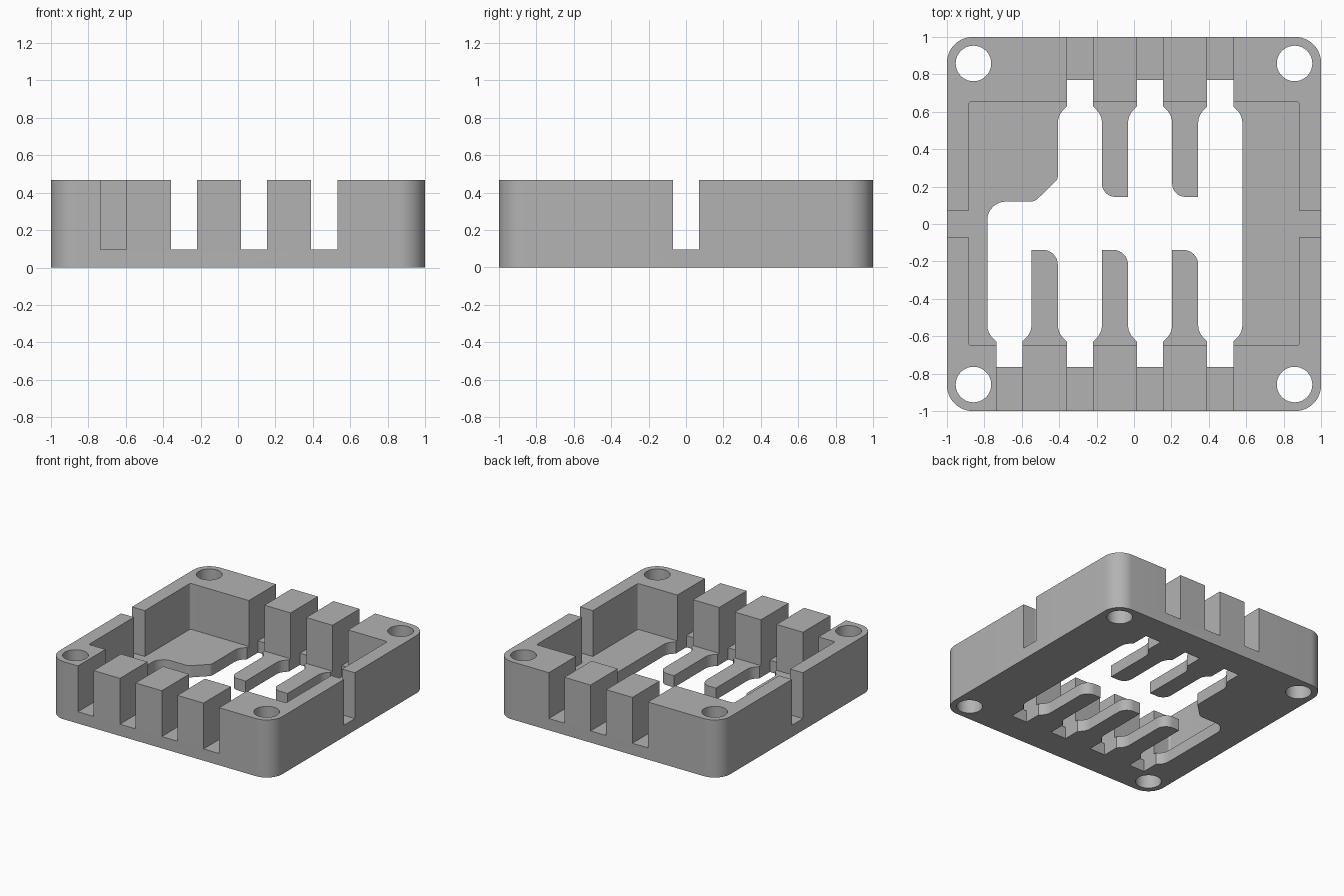
import bpy, bmesh, math
from mathutils import Vector

cube = bpy.data.objects.get("Cube")
if cube:
    bpy.data.objects.remove(cube, do_unlink=True)

FLOOR, TOP = 0.095, 0.467
SLOT, LANE = 0.07, 0.118      # half widths of the slots and of the floor lanes

grey = bpy.data.materials.new("plain grey")
grey.use_nodes = True
grey.diffuse_color = (0.45, 0.45, 0.45, 1)
grey.node_tree.nodes["Principled BSDF"].inputs["Base Color"].default_value = (0.45, 0.45, 0.45, 1)


def rounded(corners, steps=8):
    """Outline from (x, y, radius) corners."""
    out = []
    for i, (x, y, r) in enumerate(corners):
        p = Vector((x, y))
        if r == 0:
            out.append(p)
            continue
        a = (Vector(corners[i - 1][:2]) - p).normalized()
        b = (Vector(corners[(i + 1) % len(corners)][:2]) - p).normalized()
        half = a.angle(b) / 2
        centre = p + (a + b).normalized() * (r / math.sin(half))
        start = p + a * (r / math.tan(half)) - centre
        end = p + b * (r / math.tan(half)) - centre
        sweep = math.atan2(start.x * end.y - start.y * end.x, start.dot(end))
        for k in range(steps + 1):
            t = sweep * k / steps
            c, s = math.cos(t), math.sin(t)
            out.append(centre + Vector((start.x * c - start.y * s, start.x * s + start.y * c)))
    return out


def prism(name, outline, z0, z1):
    bm = bmesh.new()
    face = bm.faces.new([bm.verts.new((p[0], p[1], z0)) for p in outline])
    top = bmesh.ops.extrude_face_region(bm, geom=[face])["geom"]
    bmesh.ops.translate(bm, vec=(0, 0, z1 - z0),
                        verts=[v for v in top if isinstance(v, bmesh.types.BMVert)])
    bmesh.ops.recalc_face_normals(bm, faces=bm.faces)
    mesh = bpy.data.meshes.new(name)
    bm.to_mesh(mesh)
    bm.free()
    mesh.materials.append(grey)
    ob = bpy.data.objects.new(name, mesh)
    bpy.context.collection.objects.link(ob)
    return ob


def box(x0, x1, y0, y1, r=0.0):
    return rounded([(x0, y0, r), (x1, y0, r), (x1, y1, r), (x0, y1, r)])


body = prism("tray_body", rounded([(-1, -1, .14), (1, -1, .14), (1, 1, .14), (-1, 1, .14)], 12), 0, TOP)

# Inner pocket and the slots through the walls
front_slots = [-0.666, -0.289, 0.086, 0.461]
back_slots = front_slots[:0:-1]
cutters = [prism("pocket_cutter", box(-.885, .885, -.648, .652, .015), FLOOR, 1)]
for x in front_slots:
    cutters.append(prism("front_slot_cutter", box(x - SLOT, x + SLOT, -1.2, -.5), FLOOR, 1))
for x in back_slots:
    cutters.append(prism("back_slot_cutter", box(x - SLOT, x + SLOT, .5, 1.2), FLOOR, 1))
for s in (-1, 1):
    cutters.append(prism("side_slot_cutter", box(s - .25, s + .25, -SLOT, SLOT), FLOOR, 1))


def lane(x, side):
    """End of one floor lane, narrowing into its slot; side is -1 front, 1 back."""
    end = -0.763 if side < 0 else 0.77
    half = [(LANE, .58 * side, .1), (SLOT, .628 * side, 0), (SLOT, end, 0)]
    pts = [(x + side * dx, y, r) for dx, y, r in half]
    return pts + [(x - side * dx, y, r) for dx, y, r in reversed(half)]


# Floor opening with rounded fingers between the lanes
opening = []
for i, x in enumerate(front_slots):
    opening += lane(x, -1)
    if i < 3:
        opening += [(x + LANE, -.138, 0), (front_slots[i + 1] - LANE, -.138, .08)]
for i, x in enumerate(back_slots):
    opening += lane(x, 1)
    if i < 2:
        opening += [(x - LANE, .145, 0), (back_slots[i + 1] + LANE, .145, .07)]
opening += [(-.407, .24, .04), (-.53, .12, .06), (-.784, .12, .1)]
cutters.append(prism("floor_opening_cutter", rounded(opening), -.2, 1))

# Corner screw holes
for sx in (-1, 1):
    for sy in (-1, 1):
        ring = [(sx * .858 + .095 * math.cos(k * math.pi / 20),
                 sy * .858 + .095 * math.sin(k * math.pi / 20)) for k in range(40)]
        cutters.append(prism("screw_hole_cutter", ring, -.2, 1))

bpy.ops.object.select_all(action="DESELECT")
body.select_set(True)
bpy.context.view_layer.objects.active = body
for cutter in cutters:
    mod = body.modifiers.new(cutter.name, "BOOLEAN")
    mod.operation, mod.solver, mod.object = "DIFFERENCE", "EXACT", cutter
    bpy.ops.object.modifier_apply(modifier=mod.name)
    bpy.data.objects.remove(cutter, do_unlink=True)

bpy.ops.object.shade_smooth_by_angle(angle=math.radians(30))
